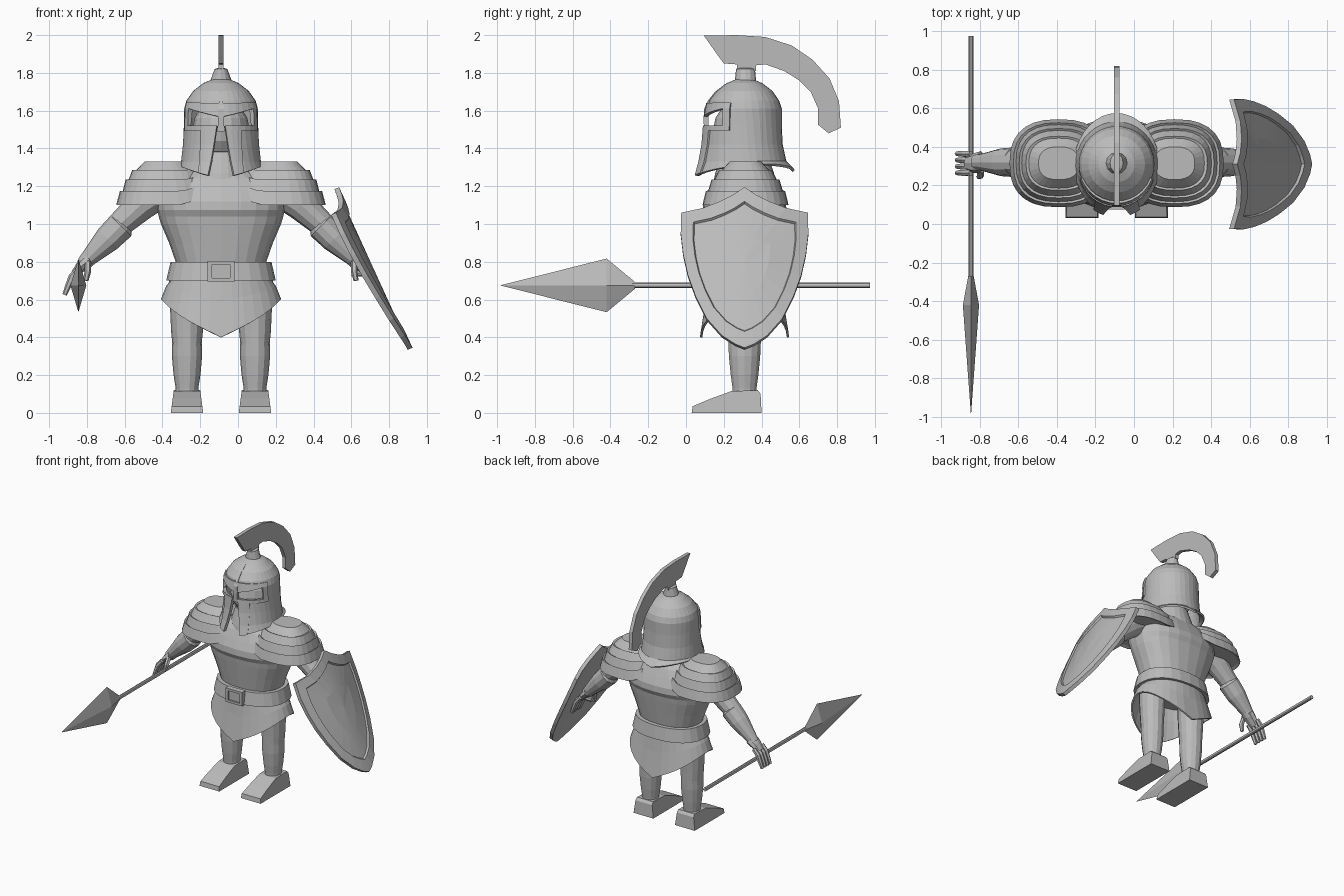
import bpy, bmesh, math
from math import sin, cos, pi
from mathutils import Vector

if "Cube" in bpy.data.objects:
    bpy.data.objects.remove(bpy.data.objects["Cube"])

CX, CY = -0.09, 0.31          # body axis
grey = bpy.data.materials.new("plain_grey")
grey.diffuse_color = (0.5, 0.5, 0.5, 1)
grey.use_nodes = True
grey.node_tree.nodes["Principled BSDF"].inputs["Base Color"].default_value = grey.diffuse_color


def make(name, verts, faces, thick=0):
    me = bpy.data.meshes.new(name)
    me.from_pydata([tuple(v) for v in verts], [], faces)
    bm = bmesh.new()
    bm.from_mesh(me)
    bmesh.ops.remove_doubles(bm, verts=bm.verts, dist=0.0004)
    bmesh.ops.recalc_face_normals(bm, faces=bm.faces)
    bm.to_mesh(me)
    bm.free()
    ob = bpy.data.objects.new(name, me)
    bpy.context.collection.objects.link(ob)
    me.materials.append(grey)
    if thick:
        m = ob.modifiers.new("thickness", 'SOLIDIFY')
        m.thickness, m.offset = thick, 0
    return ob


def loft(name, rings, caps=True, thick=0):
    n = len(rings[0])
    verts = [v for r in rings for v in r]
    faces = [(i * n + j, i * n + (j + 1) % n, (i + 1) * n + (j + 1) % n, (i + 1) * n + j)
             for i in range(len(rings) - 1) for j in range(n)]
    if caps:
        faces += [tuple(range(n)), tuple(range(len(verts) - n, len(verts)))]
    return make(name, verts, faces, thick)


def oval(x, y, z, rx, ry, n=24, e=2.0):
    pts = []
    for k in range(n):
        c, s = cos(2 * pi * k / n), sin(2 * pi * k / n)
        pts.append(Vector((x + rx * math.copysign(abs(c) ** (2 / e), c),
                           y + ry * math.copysign(abs(s) ** (2 / e), s), z)))
    return pts


def tube(name, path, n=12, squash=1.0):
    """Round limb through (x, y, z, radius) points."""
    ps = [Vector(p[:3]) for p in path]
    rings = []
    for i, p in enumerate(ps):
        d = (ps[min(i + 1, len(ps) - 1)] - ps[max(i - 1, 0)]).normalized()
        u = d.cross(Vector((0, 1, 0))).normalized()
        w = d.cross(u)
        rings.append([p + path[i][3] * (u * cos(2 * pi * k / n) + w * squash * sin(2 * pi * k / n))
                      for k in range(n)])
    return loft(name, rings)


def prism(name, pts, x, h, top_h=None, zmax=1.0):
    """Side outline (y, z) extruded along x, optionally narrowing with height."""
    t = h if top_h is None else top_h
    return loft(name, [[Vector((x + s * (h + (t - h) * z / zmax), y, z)) for y, z in pts]
                       for s in (-1, 1)])


# torso with a chest ledge
loft("torso", [oval(CX, CY, z, rx, ry, 24, 2.3) for z, rx, ry in (
    (0.70, .24, .17), (0.80, .24, .17), (0.90, .275, .185), (1.0, .318, .20), (1.04, .33, .205),
    (1.075, .338, .222), (1.12, .342, .218), (1.18, .335, .19), (1.24, .26, .16), (1.29, .15, .12))])
loft("collar", [oval(CX, CY, z, r, r) for z, r in ((1.2, .17), (1.27, .155), (1.38, .12))])
loft("head", [oval(CX, CY - .01, 1.5 + .16 * sin(t), .15 * cos(t) + .001, .155 * cos(t) + .001, 16)
              for t in [(-.5 + k / 8) * pi for k in range(9)]])

# belt and buckle
loft("belt", [oval(CX, CY, z, rx, ry, 24, 2.3) for z, rx, ry in (
    (.705, .25, .18), (.70, .29, .215), (.80, .267, .20), (.80, .235, .17))])
fy = CY - .222
frame = [[Vector((CX + sx * w, fy + dy, .75 + sz * w * .76)) for sx, sz in ((-1, -1), (1, -1), (1, 1), (-1, 1))]
         for w, dy in ((.072, .03), (.072, -.012), (.048, -.012), (.048, 0))]
loft("buckle", frame)

# skirt with pointed front and back
rings = []
for f, rx, ry in ((0, .252, .185), (.4, .285, .20), (1, .313, .23)):
    ring = oval(CX, CY, 0, rx, ry, 32, 2.1)
    for v in ring:
        s = abs(v.x - CX) / rx
        v.z = .715 + f * (.40 + .15 * s + .05 * s ** 4 - .715)
    rings.append(ring)
loft("skirt", rings, False, .012)

FOOT = ((.03, 0), (.035, .035), (.13, .075), (.24, .115), (.38, .12), (.395, .10), (.40, 0))
PAD = ((.235, .205, 1.11), (.255, .228, 1.10), (.235, .21, 1.175), (.222, .20, 1.168), (.205, .18, 1.235),
       (.192, .17, 1.228), (.17, .14, 1.285), (.155, .13, 1.28), (.105, .085, 1.33))
for s, side in ((-1, "right"), (1, "left")):
    # legs and boots
    lx = CX + s * .18
    loft(side + "_leg", [oval(lx, CY, z, rx, ry, 14) for z, rx, ry in (
        (.08, .058, .062), (.13, .06, .065), (.20, .071, .075), (.30, .08, .085), (.37, .078, .088),
        (.43, .084, .09), (.56, .09, .098), (.70, .095, .10))])
    prism(side + "_boot", FOOT, lx, .086, .07, .12)
    # layered shoulder guard, inner side raised
    rings = []
    for rx, ry, z in PAD:
        ring = oval(CX + s * .30, CY + .005, z, rx, ry, 28, 2.5)
        for v in ring:
            v.z += .5 * max(0, .2 - s * (v.x - CX)) * (1.33 - z) / .23
        rings.append(ring)
    loft(side + "_shoulder_guard", rings)

    # arm and hand
    def arm(pts):
        return [(CX + s * x, CY + y, z, r) for x, y, z, r in pts]
    tube(side + "_upper_arm", arm([(.28, .01, 1.2, .09), (.42, .01, 1.105, .085), (.50, .01, 1.03, .072),
                                   (.55, .01, .985, .066)]))
    tube(side + "_forearm", arm([(.515, .01, 1.005, .06), (.53, .01, .99, .077), (.60, .01, .92, .072),
                                 (.70, .01, .82, .044), (.725, .01, .79, .04)]))
    tube(side + "_palm", arm([(.70, .01, .81, .034), (.74, .005, .775, .03), (.775, .005, .735, .022)]),
         8, 1.7)
    for k in range(4):
        y = -.045 + k * .033
        tube(f"{side}_finger_{k}", arm([(.755, y, .76, .016), (.79, y, .72, .018), (.81, y, .67, .016),
                                        (.828, y, .625, .012)]), 6)
    tube(side + "_thumb", arm([(.705, -.03, .80, .018), (.705, -.06, .75, .018), (.715, -.065, .70, .013)]), 6)

# helmet surface: height, side radius, front radius, back radius
HELM = ((1.24, .215, .26, .26), (1.33, .205, .235, .215), (1.42, .195, .215, .195), (1.52, .19, .205, .19),
        (1.61, .188, .20, .19), (1.65, .177, .182, .177), (1.70, .142, .142, .142), (1.74, .09, .09, .09),
        (1.765, .03, .03, .03))


def helm_radii(z):
    for a, b in zip(HELM, HELM[1:]):
        if z <= b[0]:
            f = (z - a[0]) / (b[0] - a[0])
            return [a[i] + f * (b[i] - a[i]) for i in (1, 2, 3)]
    return HELM[-1][1:]


def helm_point(a, z, s, off):
    rx, rf, rb = [r + off for r in helm_radii(z)]
    zz = z
    if z == 1.24:                                   # curved lower edge
        zz = z + .02 * (1 - cos(a)) + .05 * sin(a)
    if z == 1.61:                                   # brow dips to the nose
        zz = z - .045 * max(0, 1 - a)
    return Vector((CX + s * rx * sin(a), CY - (rf if cos(a) > 0 else rb) * cos(a), zz))


def helm_patch(name, rows, end, n, off, hole, thick):
    verts, faces = [], []
    for s in (-1, 1):
        base = len(verts)
        for z in rows:
            g = 0 if z >= 1.6 else .105 + .2 * max(0, 1.52 - z) / .28   # face opening
            verts += [helm_point(g + (end - g) * k / n, z, s, off) for k in range(n + 1)]
        for i in range(len(rows) - 1):
            for k in range(n):
                if rows[i] == 1.52 and k < hole:    # eye slot
                    continue
                a = base + i * (n + 1) + k
                faces.append((a, a + 1, a + n + 2, a + n + 1))
    return make(name, verts, faces, thick)


helm_patch("helmet", [h[0] for h in HELM], pi, 16, 0, 5, .014)
helm_patch("visor_frame", (1.495, 1.52, 1.61, 1.64), 1.2, 6, .009, 5, .016)
helm_patch("cheek_guards", (1.24, 1.33, 1.42, 1.50), .55, 3, .009, 0, .016)
nose = [(1.49, .018, .215)] + [(z, .016 if z < 1.65 else .01, helm_radii(z)[1] + .014)
                               for z in (1.56, 1.61, 1.65, 1.70, 1.74, 1.76)]
loft("nose_guard", [[Vector((CX + sx * w, CY - r + dy, z)) for sx, dy in ((-1, 0), (1, 0), (1, .025), (-1, .025))]
                    for z, w, r in nose])

# crest
loft("crest_socket", [oval(CX, CY + .005, z, rx, ry, 12) for z, rx, ry in (
    (1.745, .06, .06), (1.76, .056, .056), (1.82, .034, .05), (1.825, .02, .045))])
prism("crest", ((.095, 1.997), (.27, 2.0), (.42, 1.99), (.56, 1.945), (.67, 1.87), (.76, 1.77), (.81, 1.65),
                (.82, 1.51), (.755, 1.48), (.70, 1.525), (.70, 1.61), (.66, 1.70), (.60, 1.76), (.52, 1.81),
                (.42, 1.845), (.37, 1.84), (.37, 1.81), (.27, 1.81), (.27, 1.845), (.20, 1.85), (.17, 1.89)),
      CX, .014)

# spear along y
SX, SZ = -.845, .675


def cross(y, hx, hz, n):
    return [Vector((SX + hx * cos(2 * pi * k / n), y, SZ + hz * sin(2 * pi * k / n))) for k in range(n)]


loft("spear_shaft", [cross(y, .014, .015, 10) for y in (-.29, .975)])
loft("spear_head", [cross(-.98, .001, .001, 4), cross(-.42, .042, .142, 4), cross(-.27, .014, .018, 4)])

# curved shield with raised rim
half = [(0, 1.195), (.06, 1.155), (.13, 1.12), (.22, 1.085), (.335, 1.06), (.338, .95), (.325, .84), (.30, .73),
        (.26, .62), (.20, .50), (.12, .41), (.05, .365), (0, .345)]
outline = half + [(-y, z) for y, z in half[-2:0:-1]]


def shield_ring(scale, depth):
    ring = []
    for y, z in outline:
        y, z = y * scale, .8 + (z - .8) * scale
        ring.append(Vector((.597 + (1.06 - z) * .457 - .7 * y * y - depth, CY + y, z - depth * .45)))
    return ring


loft("shield", [shield_ring(*p) for p in ((.003, .03), (.4, .03), (.8, .03), (1, .025), (1, 0), (.81, 0),
                                          (.79, .012), (.4, .012), (.003, .012))])
# grip joining shield and hand
tube("shield_grip", [(.60, CY, .74, .018), (.66, CY, .74, .018), (.715, CY, .74, .018)], 8)
